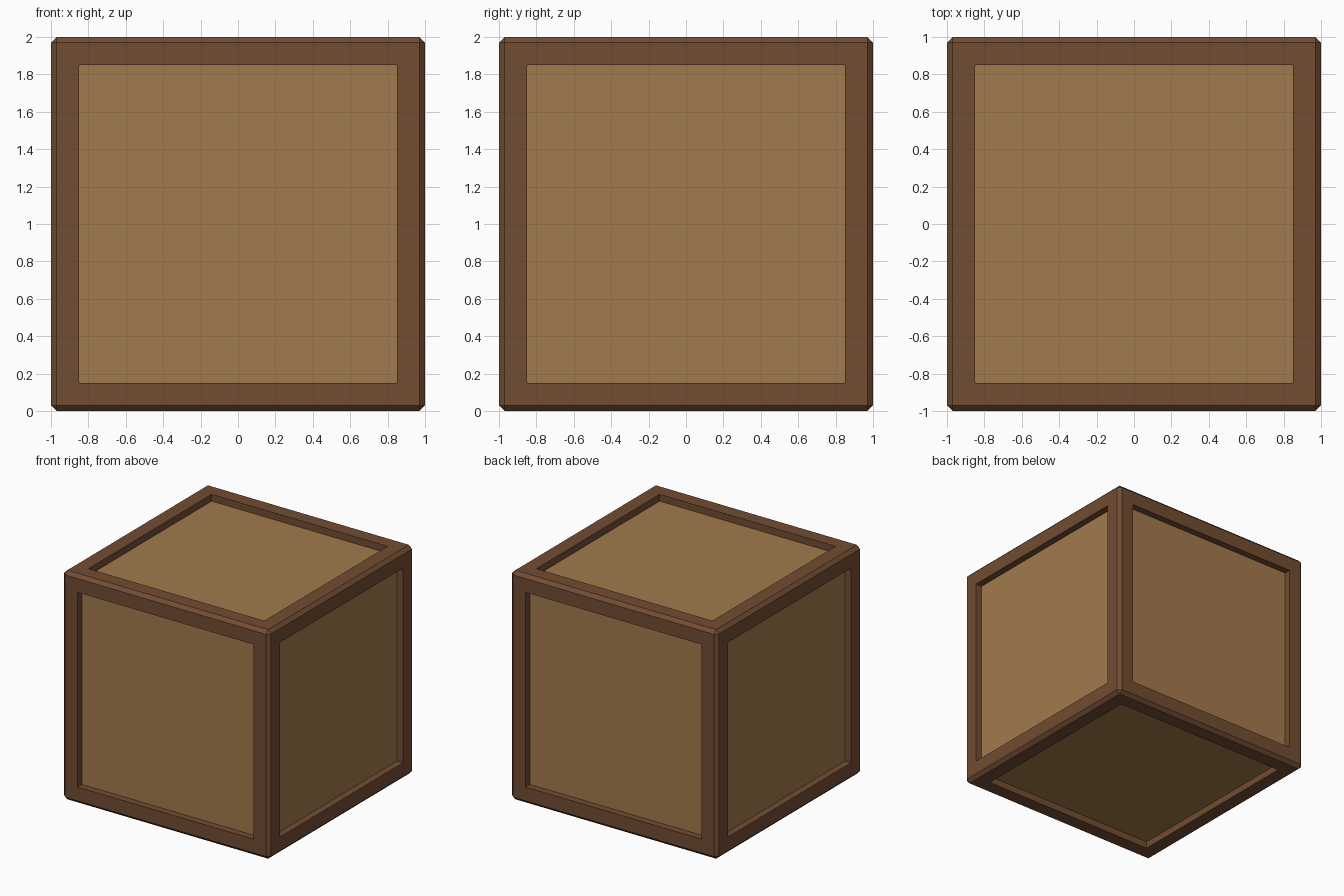
import bpy, bmesh

if "Cube" in bpy.data.objects:
    bpy.data.objects.remove(bpy.data.objects["Cube"])

BEVEL, RIM, DEPTH = 0.03, 0.2, 0.06


def material(name, color):
    m = bpy.data.materials.new(name)
    m.diffuse_color = (*color, 1)
    m.use_nodes = True
    m.node_tree.nodes["Principled BSDF"].inputs["Base Color"].default_value = m.diffuse_color
    return m


bm = bmesh.new()
# chamfered cube standing on the ground
bmesh.ops.create_cube(bm, size=2)
bmesh.ops.translate(bm, verts=bm.verts, vec=(0, 0, 1))
bmesh.ops.bevel(bm, geom=bm.edges[:], offset=BEVEL, offset_type='OFFSET',
                segments=1, affect='EDGES', profile=0.5)

# frame border around each side, then straight walls down to the sunken panel
sides = [f for f in bm.faces if f.calc_area() > 1]
bmesh.ops.inset_individual(bm, faces=sides, thickness=RIM - BEVEL, depth=0)
for f in sides:
    inward = -f.normal * DEPTH
    panel = bmesh.ops.extrude_discrete_faces(bm, faces=[f])["faces"][0]
    bmesh.ops.translate(bm, verts=panel.verts, vec=inward)
    panel.material_index = 1

mesh = bpy.data.meshes.new("crate")
bm.to_mesh(mesh)
bm.free()
mesh.materials.append(material("dark_wood", (0.168, 0.075, 0.032)))
mesh.materials.append(material("light_wood", (0.365, 0.197, 0.072)))
bpy.context.collection.objects.link(bpy.data.objects.new("crate", mesh))
